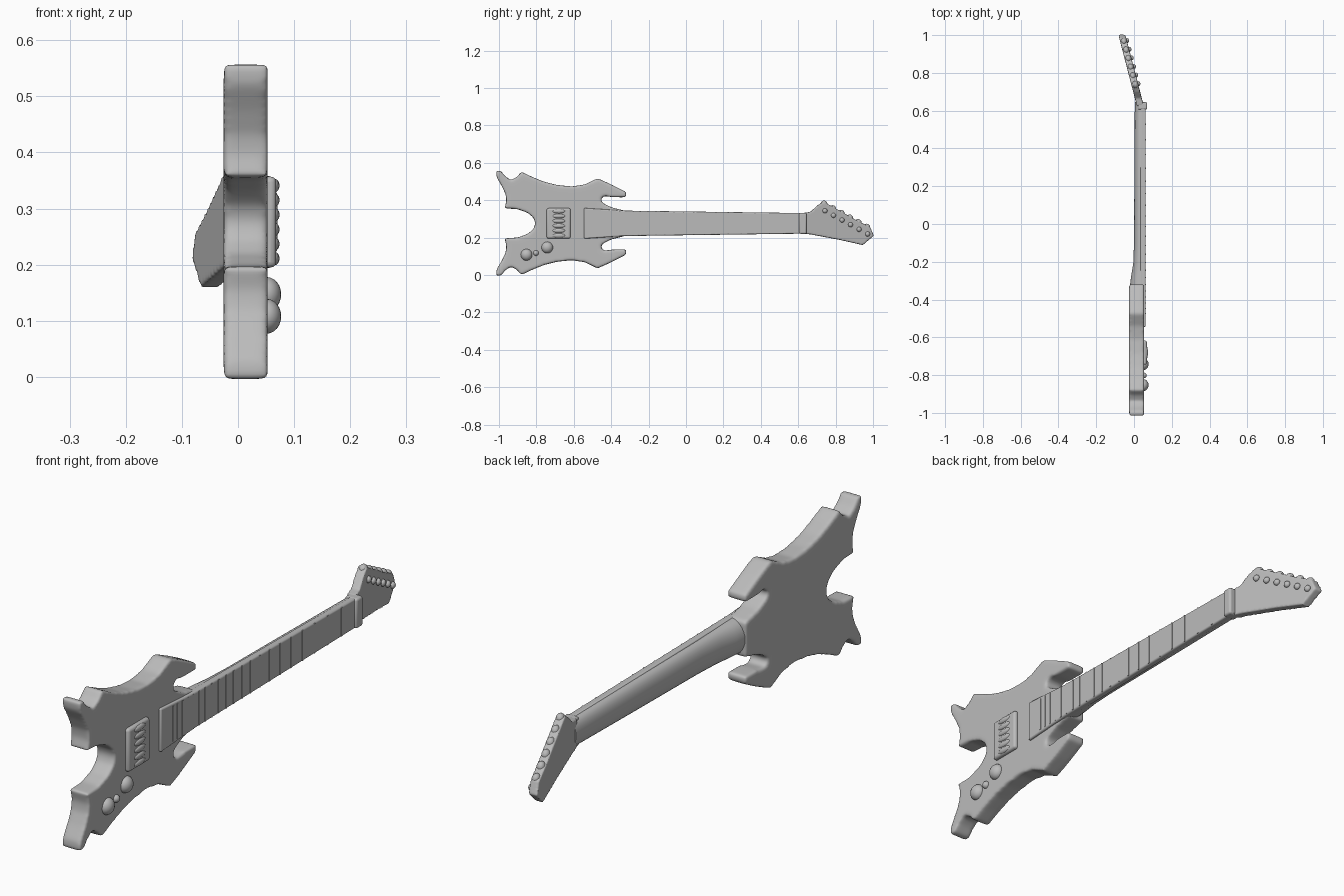
import bpy, bmesh, math
from mathutils import Vector, Matrix

cube = bpy.data.objects.get("Cube")
if cube:
    bpy.data.objects.remove(cube, do_unlink=True)

grey = bpy.data.materials.new("plain_grey")
grey.use_nodes = True
grey.diffuse_color = (0.5, 0.5, 0.5, 1)
grey.node_tree.nodes["Principled BSDF"].inputs["Base Color"].default_value = (0.5, 0.5, 0.5, 1)

MID = 0.276  # height of the instrument's centre line


def finish(name, bm, angle=40):
    """Turn a bmesh into a shaded grey object."""
    bmesh.ops.recalc_face_normals(bm, faces=bm.faces)
    me = bpy.data.meshes.new(name)
    bm.to_mesh(me)
    bm.free()
    me.materials.append(grey)
    ob = bpy.data.objects.new(name, me)
    bpy.context.collection.objects.link(ob)
    bpy.ops.object.select_all(action='DESELECT')
    ob.select_set(True)
    bpy.context.view_layer.objects.active = ob
    bpy.ops.object.shade_smooth_by_angle(angle=math.radians(angle))
    return ob


def loft(name, rings, angle=40):
    """Skin closed rings of points and cap both ends."""
    bm = bmesh.new()
    rows = [[bm.verts.new(p) for p in ring] for ring in rings]
    n = len(rows[0])
    for a, b in zip(rows, rows[1:]):
        for i in range(n):
            j = (i + 1) % n
            bm.faces.new((a[i], a[j], b[j], b[i]))
    bm.faces.new(rows[0])
    bm.faces.new(rows[-1][::-1])
    return finish(name, bm, angle)


def soften(ob, voxel, steps):
    """Melt all edges of a slab into soft rounds."""
    rm = ob.modifiers.new("remesh", 'REMESH')
    rm.mode = 'VOXEL'
    rm.voxel_size = voxel
    rm.use_smooth_shade = True
    sm = ob.modifiers.new("soften", 'SMOOTH')
    sm.factor = 0.5
    sm.iterations = steps


def bevel(ob, width):
    bv = ob.modifiers.new("bevel", 'BEVEL')
    bv.width = width
    bv.segments = 3


def dome(name, centre, size, tilt=0.0):
    """Squashed sphere; size holds the three radii."""
    bm = bmesh.new()
    m = Matrix.Translation(centre) @ Matrix.Rotation(tilt, 4, 'Z') @ Matrix.Diagonal((*size, 1))
    bmesh.ops.create_uvsphere(bm, u_segments=20, v_segments=12, radius=1, matrix=m)
    return finish(name, bm, 180)


# Body: half outline (y, height above centre line), mirrored
half = [(-0.805, 0), (-0.815, 0.03), (-0.845, 0.056), (-0.9, 0.076), (-0.97, 0.08),
        (-0.96, 0.12), (-0.964, 0.155), (-0.985, 0.20), (-1.012, 0.245), (-1.016, 0.282),
        (-0.99, 0.28), (-0.965, 0.25), (-0.937, 0.231), (-0.905, 0.247), (-0.88, 0.276),
        (-0.82, 0.247), (-0.757, 0.222), (-0.69, 0.205), (-0.61, 0.197), (-0.54, 0.208),
        (-0.473, 0.241), (-0.4, 0.208), (-0.32, 0.167), (-0.318, 0.139), (-0.39, 0.14),
        (-0.44, 0.147), (-0.455, 0.13), (-0.448, 0.11), (-0.40, 0.086), (-0.32, 0.066)]
outline = half + [(y, -h) for y, h in reversed(half[1:])]
body = loft("body", [[(x, y, MID + h) for y, h in outline] for x in (-0.026, 0.053)])
soften(body, 0.0075, 12)

# Neck with rounded back and thicker heel: (y, back x, half width)
neck_rings = []
for y, back, hw in [(-0.45, -0.02, 0.066), (-0.335, -0.022, 0.066), (-0.28, -0.016, 0.065),
                    (-0.21, -0.004, 0.063), (-0.1, 0.0, 0.06), (0.25, 0.002, 0.057),
                    (0.6, 0.004, 0.053), (0.645, 0.006, 0.052)]:
    ring = [(0.055, y, MID - hw), (0.055, y, MID + hw)]
    for i in range(15):
        t = math.pi * i / 14
        ring.append((0.04 - (0.04 - back) * math.sin(t) ** 0.8, y, MID + hw * math.cos(t)))
    neck_rings.append(ring)
loft("neck", neck_rings)

# Fingerboard, narrowing towards the nut
board_rings = [[(0.035, y, MID - w), (0.062, y, MID - w), (0.062, y, MID + w), (0.035, y, MID + w)]
               for y, w in [(-0.545, 0.082), (-0.335, 0.068), (0.62, 0.055)]]
bevel(loft("fingerboard", board_rings), 0.006)

# Frets, spaced closer towards the body
for i in range(1, 22):
    y = 0.615 - 1.55 * (1 - 2 ** (-i / 12))
    w = 0.053 + 0.012 * (0.615 - y) / 0.95
    loft("fret", [[(0.058, y + s, MID - w), (0.0635, y + s, MID - w),
                   (0.0635, y + s, MID + w), (0.058, y + s, MID + w)] for s in (-0.003, 0.003)])

# Nut
nut = loft("nut", [[(x, y, MID + s * 0.056) for x, s in
                    ((0.02, -1), (0.07, -1), (0.07, 1), (0.02, 1))] for y in (0.605, 0.645)])
bevel(nut, 0.008)

# Pickup with pole pieces
pickup = loft("pickup", [[(x, y, MID + s * 0.081) for x, s in
                          ((0.04, -1), (0.068, -1), (0.068, 1), (0.04, 1))]
                         for y in (-0.745, -0.617)])
bevel(pickup, 0.01)
for i in range(6):
    dome("pickup_pole", (0.065, -0.68, MID + (i - 2.5) * 0.026), (0.009, 0.035, 0.012))

# Control knobs and switch
for name, y, z, r, h in [("rear_knob", -0.853, 0.108, 0.031, 0.026),
                         ("front_knob", -0.742, 0.147, 0.031, 0.026),
                         ("switch", -0.802, 0.117, 0.015, 0.016)]:
    dome(name, (0.051, y, z), (h, r, r))

# Headstock, leaning backwards
SLOPE = -0.26


def head_front(y):
    return 0.043 + SLOPE * (y - 0.66)


head = [(0.625, 0.332), (0.665, 0.337), (0.70, 0.37), (0.735, 0.392), (0.78, 0.367), (0.85, 0.328),
        (0.915, 0.29), (0.985, 0.256), (1.004, 0.21), (0.945, 0.16), (0.82, 0.188),
        (0.67, 0.216), (0.625, 0.222)]
headstock = loft("headstock", [[(head_front(y) + d, y, z) for y, z in head] for d in (-0.037, 0)])
soften(headstock, 0.005, 5)

# Tuners: a post on the face and a button on the upper edge
lean = math.atan(-SLOPE)
for i in range(6):
    t = i / 5
    y, z = 0.738 + 0.228 * t, 0.378 - 0.124 * t
    dome("tuner_button", (head_front(y) - 0.017, y, z), (0.016, 0.019, 0.02), lean)
    dome("tuner_post", (head_front(y), y + 0.005, z - 0.035), (0.011, 0.013, 0.013), lean)
